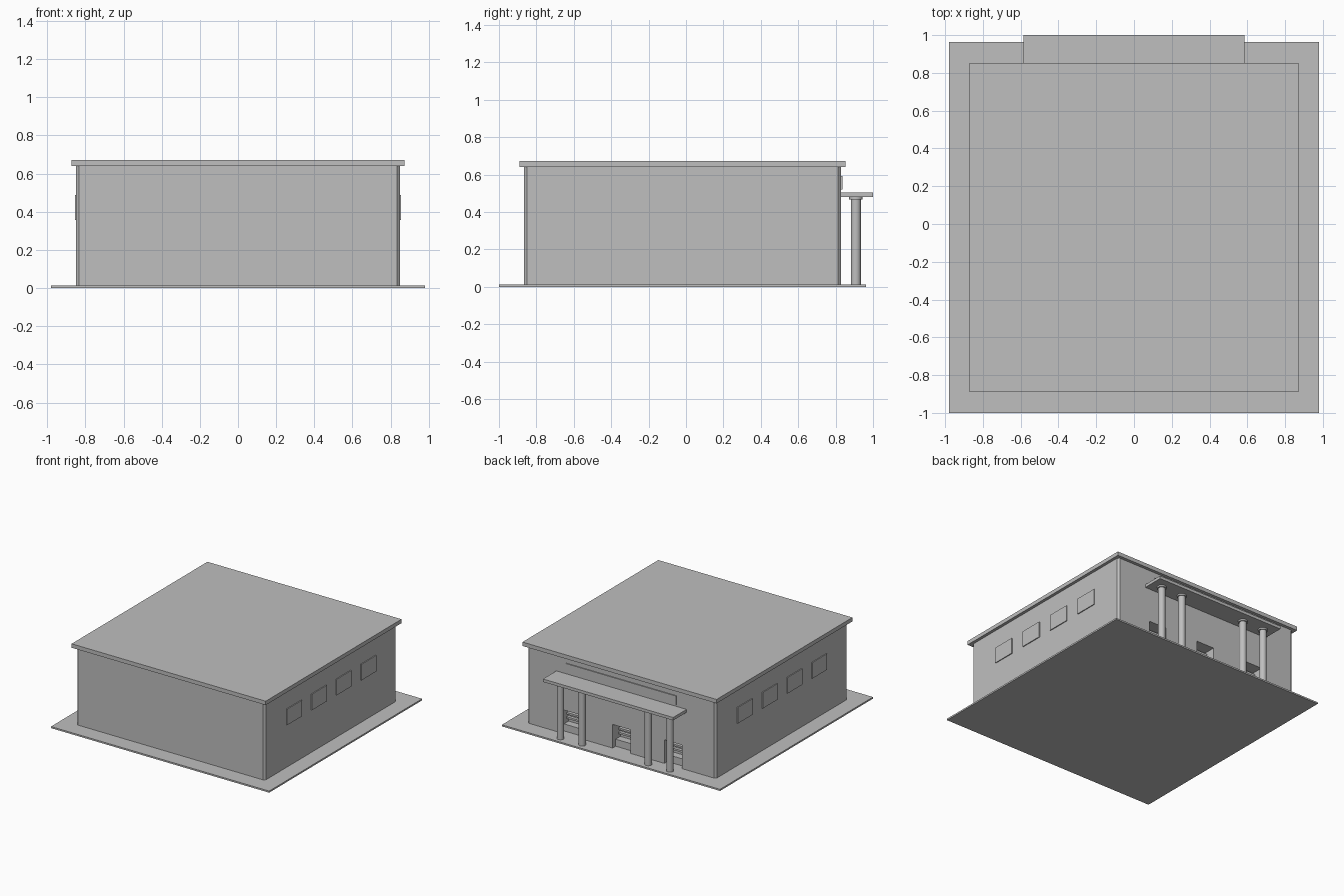
import bpy
import bmesh

if "Cube" in bpy.data.objects:
    bpy.data.objects.remove(bpy.data.objects["Cube"], do_unlink=True)

# Single plain grey finish
grey = bpy.data.materials.new("plain_grey")
grey.use_nodes = True
shade = (0.52, 0.52, 0.52, 1)
grey.diffuse_color = shade
grey.node_tree.nodes["Principled BSDF"].inputs["Base Color"].default_value = shade


def finish(bm, name):
    mesh = bpy.data.meshes.new(name)
    bm.to_mesh(mesh)
    bm.free()
    mesh.materials.append(grey)
    obj = bpy.data.objects.new(name, mesh)
    bpy.context.collection.objects.link(obj)
    return obj


def box(name, xs, ys, zs):
    bm = bmesh.new()
    bmesh.ops.create_cube(bm, size=1)
    for v in bm.verts:
        for axis, (low, high) in enumerate((xs, ys, zs)):
            v.co[axis] = high if v.co[axis] > 0 else low
    return finish(bm, name)


def select_only(obj):
    bpy.ops.object.select_all(action="DESELECT")
    obj.select_set(True)
    bpy.context.view_layer.objects.active = obj


def cylinder(name, x, y, low, high, radius):
    bm = bmesh.new()
    bmesh.ops.create_cone(bm, cap_ends=True, segments=24, radius1=radius,
                          radius2=radius, depth=high - low)
    bmesh.ops.translate(bm, verts=bm.verts, vec=(x, y, (low + high) / 2))
    obj = finish(bm, name)
    select_only(obj)
    bpy.ops.object.shade_smooth_by_angle()
    return obj


FLOOR = 0.013
BACK = 0.828

# Ground slab, main block and roof slab
box("ground_slab", (-0.98, 0.98), (-1, 0.963), (0, FLOOR))
walls = box("walls", (-0.848, 0.848), (-0.866, BACK), (FLOOR, 0.64))
roof = box("roof_slab", (-0.872, 0.872), (-0.89, 0.853), (0.64, 0.672))

# Chamfer the upright corners of the walls
bm = bmesh.new()
bm.from_mesh(walls.data)
upright = [e for e in bm.edges
           if abs(e.verts[0].co.z - e.verts[1].co.z) > 0.1]
bmesh.ops.bevel(bm, geom=upright, offset=0.015, segments=1, affect="EDGES")
bm.to_mesh(walls.data)
bm.free()

# Three doorways cut in the back wall, each with a step and slats
for name, x in (("left", 0.465), ("centre", 0), ("right", -0.465)):
    span = (x - 0.08, x + 0.08)
    cutter = box(name + "_doorway_cutter", span, (BACK - 0.1, BACK + 0.1), (FLOOR - 0.01, 0.205))
    cutter.hide_render = True
    cutter.hide_viewport = True
    cut = walls.modifiers.new(name + "_doorway", "BOOLEAN")
    cut.operation = "DIFFERENCE"
    cut.solver = "EXACT"
    cut.object = cutter
    box(name + "_door_step", span, (BACK - 0.1, BACK - 0.04), (FLOOR, 0.07))
    for i in range(3):
        z = 0.1 + i * 0.035
        box(f"{name}_door_slat_{i + 1}", span, (BACK - 0.1, BACK - 0.075), (z, z + 0.015))

# Thin window plates along both sides
for side, sign in (("left", 1), ("right", -1)):
    for i in range(4):
        y = -0.495 + i * 0.318
        xs = sorted((sign * 0.84, sign * 0.855))
        box(f"{side}_window_{i + 1}", xs, (y - 0.095, y + 0.095), (0.358, 0.488))

# Porch canopy, its columns and the panel above
box("canopy", (-0.585, 0.585), (0.82, 1), (0.481, 0.505))
for i, x in enumerate((-0.492, -0.297, 0.297, 0.492)):
    cylinder(f"porch_column_{i + 1}", x, 0.908, FLOOR, 0.468, 0.027)
    cylinder(f"column_capital_{i + 1}", x, 0.908, 0.468, 0.481, 0.036)
box("back_panel", (-0.495, 0.495), (0.82, 0.836), (0.52, 0.592))
